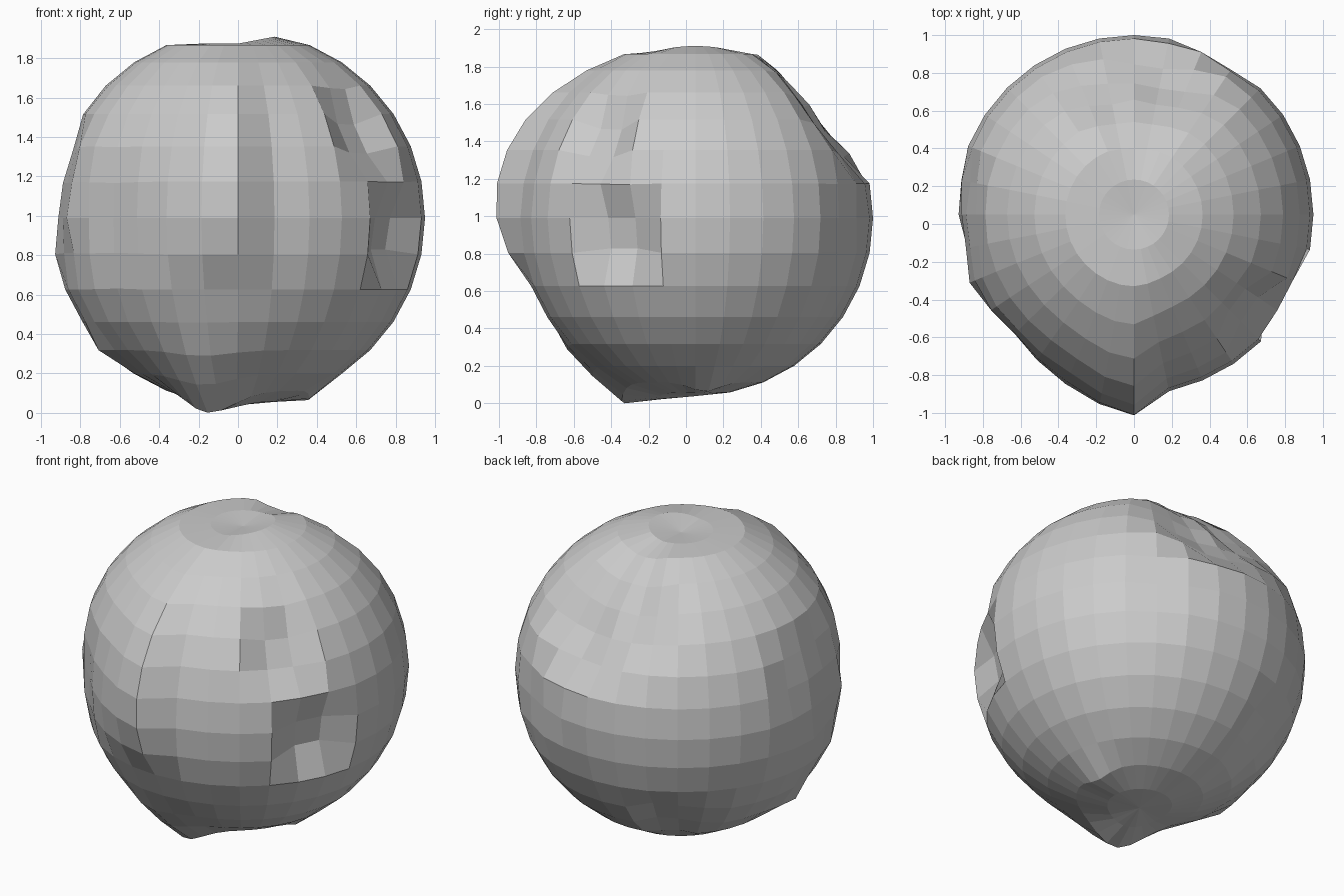
import bpy, bmesh, random
from math import atan2, degrees, exp, hypot
from mathutils import Vector

if "Cube" in bpy.data.objects:
    bpy.data.objects.remove(bpy.data.objects["Cube"])

R, CENTRE = 0.95, Vector((0, 0.05, 1.0))
random.seed(4)

# Low-poly ball
bm = bmesh.new()
bmesh.ops.create_uvsphere(bm, u_segments=32, v_segments=16, radius=R)
bmesh.ops.translate(bm, verts=bm.verts, vec=CENTRE)
base = {v: v.co.copy() for v in bm.verts}


def dent(azimuth, z, half_az, half_z, depth, rim=2.0):
    """Push a patch of vertices toward the core; a higher rim is crisper."""
    for v in bm.verts:
        p = base[v] - CENTRE
        d_az = (degrees(atan2(p.y, p.x)) - azimuth + 180) % 360 - 180
        d = hypot(d_az / half_az, (base[v].z - z) / half_z)
        if d < 1:
            k = min(1, rim * (1 - d)) * random.uniform(0.85, 1.15)
            v.co -= p.normalized() * depth * k


def pull(point, offset, radius):
    """Drag a soft bump around a point."""
    for v in bm.verts:
        d = (base[v] - Vector(point)).length / radius
        v.co += Vector(offset) * exp(-2 * d * d)


# Chipped patches: front right, upper front right
dent(332, 0.93, 17, 0.3, 0.13)
dent(321, 1.45, 17, 0.27, 0.09)
# Back: broad hollow reaching the crown, and a deeper notch inside it
dent(88, 1.6, 42, 0.36, 0.1, 1.6)
dent(80, 1.42, 20, 0.26, 0.05, 1.6)
dent(58, 1.0, 14, 0.25, 0.03)
# Left, low back, front left
dent(182, 1.2, 26, 0.34, 0.05)
dent(195, 0.85, 16, 0.2, 0.03)
dent(120, 0.4, 20, 0.25, 0.05)
dent(224, 1.0, 20, 0.45, 0.05, 1.5)

# Front ridge: sharp on its right side, soft on its left
for v in bm.verts:
    p = base[v]
    if p.y < CENTRE.y - 0.1 and abs(p.z - 1.28) < 0.63:
        width = 0.1 if p.x > 0.01 else 0.27
        rise = 1 - (abs(p.z - 1.28) / 0.63) ** 2.5
        v.co.y -= 0.13 * rise * exp(-(p.x / width) ** 2)

# Bumps on the underside and lower left
pull((-0.13, -0.29, 0.12), (-0.015, -0.04, -0.11), 0.25)
pull((-0.15, -0.5, 0.33), (-0.01, -0.04, -0.04), 0.25)
pull((0.35, 0.1, 0.12), (0, 0, -0.05), 0.15)
pull((-0.64, -0.05, 0.3), (-0.06, 0, 0), 0.15)

# Dimpled crown, a little higher on the right
for v in bm.verts:
    p = base[v]
    r = hypot(p.x, p.y - CENTRE.y)
    if p.z > 1.9:
        v.co.x, v.co.y = p.x, p.y
        v.co.z = 1.87 if r < 0.01 else 1.885 + 0.19 * max(0, p.x)

# Rest on the ground
low = min(v.co.z for v in bm.verts)
for v in bm.verts:
    v.co.z -= low

mesh = bpy.data.meshes.new("boulder")
bm.to_mesh(mesh)
bm.free()
bpy.context.collection.objects.link(bpy.data.objects.new("boulder", mesh))
